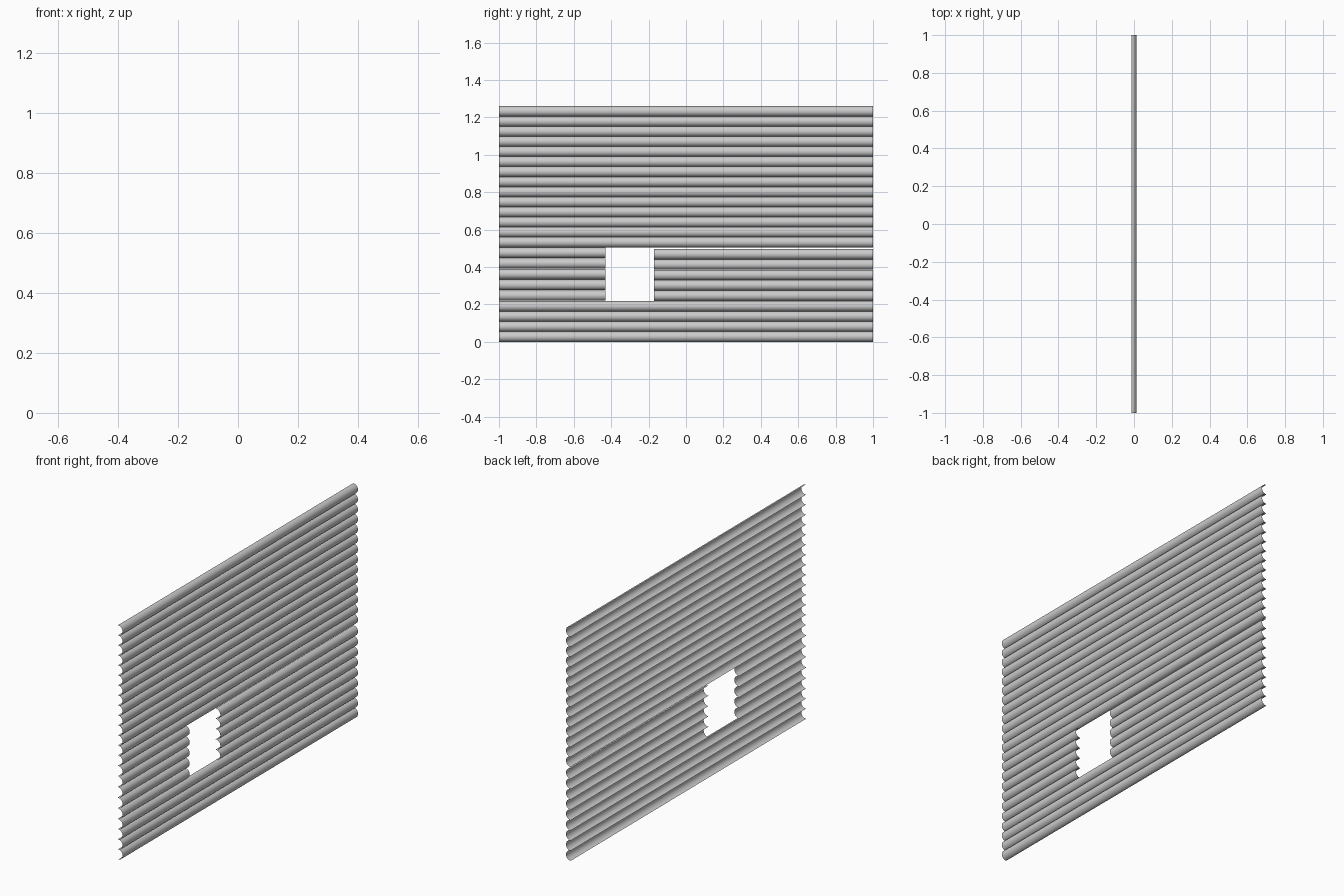
import bpy, bmesh, math

if "Cube" in bpy.data.objects:
    bpy.data.objects.remove(bpy.data.objects["Cube"])

R = 0.0275      # half-log radius
SEG = 16        # facets per half round


def half_logs(name, y0, y1, z0, z1, count):
    """Stack of open half-round boards bulging towards +x."""
    bm = bmesh.new()
    pitch = (z1 - z0 - 2 * R) / (count - 1)
    for i in range(count):
        zc = z0 + R + i * pitch
        rows = []
        for s in range(SEG + 1):
            a = -math.pi / 2 + math.pi * s / SEG
            x, z = R * math.cos(a) - R / 2, zc + R * math.sin(a)
            rows.append((bm.verts.new((x, y0, z)), bm.verts.new((x, y1, z))))
        for (a0, a1), (b0, b1) in zip(rows, rows[1:]):
            bm.faces.new((a0, a1, b1, b0)).smooth = True
    mesh = bpy.data.meshes.new(name)
    bm.to_mesh(mesh)
    bm.free()
    obj = bpy.data.objects.new(name, mesh)
    bpy.context.collection.objects.link(obj)
    return obj


# full-width boards under and over the window
half_logs("lower_boards", -1, 1, 0.0, 0.218, 4)
half_logs("upper_boards", -1, 1, 0.505, 1.26, 14)
# short boards either side of the window opening
half_logs("window_left_boards", -1, -0.43, 0.22, 0.504, 5)
half_logs("window_right_boards", -0.17, 1, 0.219, 0.496, 5)
